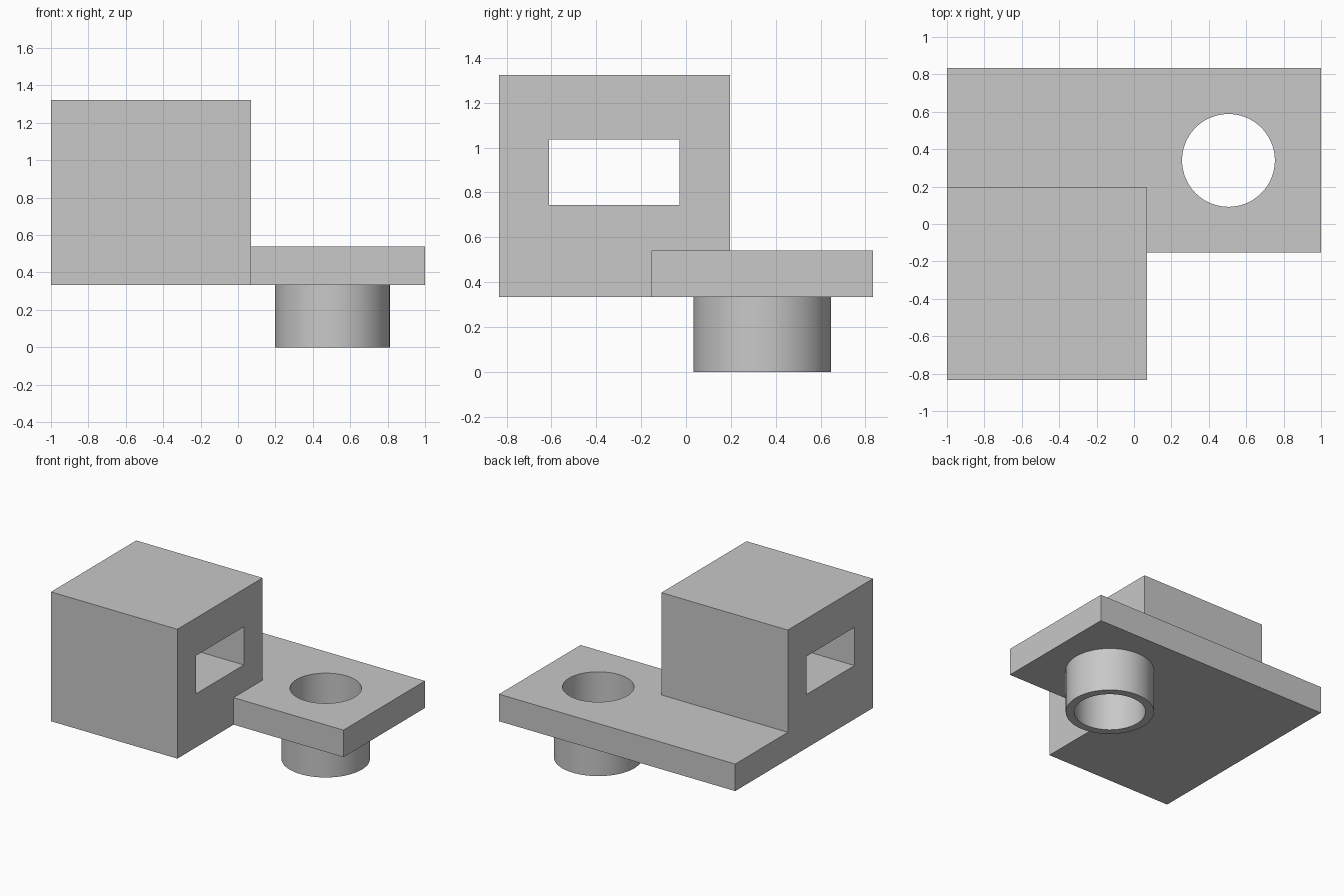
import bpy

if "Cube" in bpy.data.objects:
    bpy.data.objects.remove(bpy.data.objects["Cube"], do_unlink=True)

grey = bpy.data.materials.new("plain_grey")
grey.use_nodes = True
colour = (0.58, 0.58, 0.58, 1)
grey.diffuse_color = colour
grey.node_tree.nodes["Principled BSDF"].inputs["Base Color"].default_value = colour


def box(name, low, high):
    centre = [(a + b) / 2 for a, b in zip(low, high)]
    bpy.ops.mesh.primitive_cube_add(size=1, location=centre)
    ob = bpy.context.object
    ob.name = name
    ob.scale = [b - a for a, b in zip(low, high)]
    bpy.ops.object.transform_apply(location=True, rotation=False, scale=True)
    ob.data.materials.append(grey)
    return ob


def cylinder(name, radius, bottom, top):
    bpy.ops.mesh.primitive_cylinder_add(
        vertices=96, radius=radius, depth=top - bottom,
        location=(RING_X, RING_Y, (top + bottom) / 2))
    ob = bpy.context.object
    ob.name = name
    bpy.ops.object.transform_apply(location=True, rotation=False, scale=True)
    ob.data.materials.append(grey)
    return ob


def combine(target, tool, operation):
    mod = target.modifiers.new(operation.lower(), 'BOOLEAN')
    mod.operation = operation
    mod.solver = 'EXACT'
    mod.object = tool
    bpy.ops.object.select_all(action='DESELECT')
    target.select_set(True)
    bpy.context.view_layer.objects.active = target
    bpy.ops.object.modifier_apply(modifier=mod.name)
    bpy.data.objects.remove(tool, do_unlink=True)


RING_X, RING_Y = 0.505, 0.34
BASE, PLATE_TOP = 0.333, 0.54

# Flat mounting plate, with the block standing over its front corner
bracket = box("bracket", (-1, -0.153, BASE), (1, 0.833, PLATE_TOP))
block = box("block", (-1, -0.833, BASE), (0.07, 0.197, 1.323))
combine(bracket, block, 'UNION')

# Collar below the plate and the bore running through both
combine(bracket, cylinder("collar", 0.307, 0, BASE + 0.1), 'UNION')
combine(bracket, cylinder("bore", 0.248, -0.2, PLATE_TOP + 0.2), 'DIFFERENCE')

# Rectangular slot through the block from side to side
slot = box("slot", (-1.2, -0.61, 0.743), (0.3, -0.03, 1.035))
combine(bracket, slot, 'DIFFERENCE')

bpy.ops.object.shade_smooth_by_angle()
